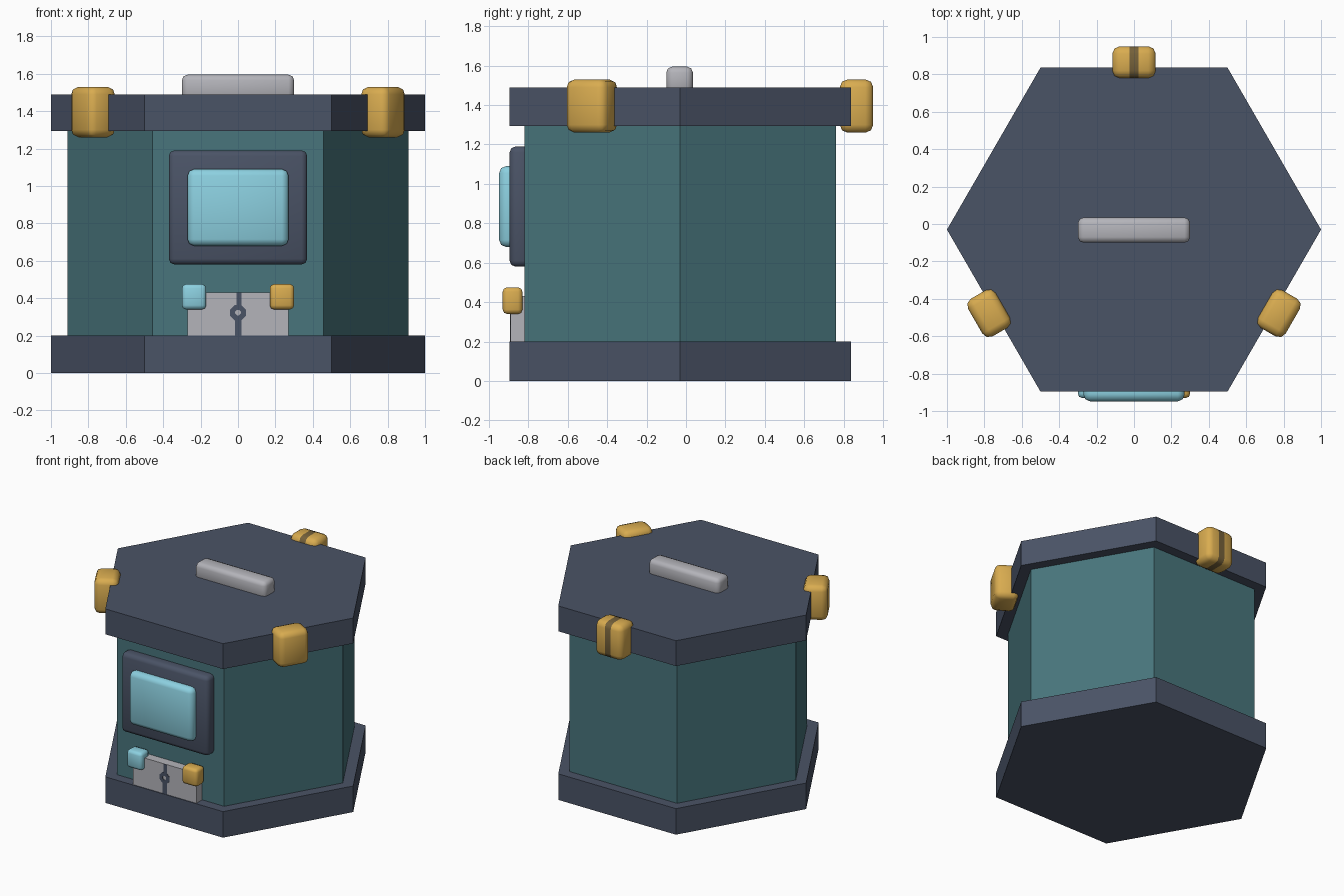
import bpy, bmesh, math
from mathutils import Matrix, Vector

if "Cube" in bpy.data.objects:
    bpy.data.objects.remove(bpy.data.objects["Cube"])

CY = -0.03  # hexagon centre in y


def material(name, hex_code):
    rgb = [int(hex_code[i:i + 2], 16) / 255 for i in (0, 2, 4)]
    lin = [c / 12.92 if c <= 0.04045 else ((c + 0.055) / 1.055) ** 2.4 for c in rgb]
    m = bpy.data.materials.new(name)
    m.diffuse_color = (*lin, 1)
    m.use_nodes = True
    m.node_tree.nodes["Principled BSDF"].inputs["Base Color"].default_value = m.diffuse_color
    return m


SLATE = material("slate", "4a5366")
TEAL = material("teal", "48757c")
CYAN = material("pale_cyan", "8cd0e0")
GOLD = material("gold", "d9ac50")
DARK_GOLD = material("dark_gold", "75613a")
GREY = material("light_grey", "b4b4ba")


def finish(name, bm, *mats, smooth=False):
    bmesh.ops.recalc_face_normals(bm, faces=bm.faces)
    for f in bm.faces:
        f.smooth = smooth
    me = bpy.data.meshes.new(name)
    bm.to_mesh(me)
    bm.free()
    for m in mats:
        me.materials.append(m)
    ob = bpy.data.objects.new(name, me)
    bpy.context.collection.objects.link(ob)
    return ob


def extrude(bm, points, offset):
    face = bm.faces.new([bm.verts.new(p) for p in points])
    new = bmesh.ops.extrude_face_region(bm, geom=[face])["geom"]
    bmesh.ops.translate(bm, vec=offset,
                        verts=[v for v in new if isinstance(v, bmesh.types.BMVert)])


def hex_prism(name, r, z0, z1, mat):
    bm = bmesh.new()
    pts = [(r * math.cos(k * math.pi / 3), CY + r * math.sin(k * math.pi / 3), z0)
           for k in range(6)]
    extrude(bm, pts, (0, 0, z1 - z0))
    return finish(name, bm, mat)


def box_mesh(x, y, z, bevel=0.0):
    bm = bmesh.new()
    lo, hi = Vector((x[0], y[0], z[0])), Vector((x[1], y[1], z[1]))
    bmesh.ops.create_cube(bm, size=1, matrix=Matrix.Translation((lo + hi) / 2)
                          @ Matrix.Diagonal((*(hi - lo), 1)))
    if bevel:
        bmesh.ops.bevel(bm, geom=bm.edges[:], offset=bevel, segments=2,
                        profile=0.5, affect='EDGES')
    return bm


def box(name, x, y, z, mat, bevel=0.0):
    return finish(name, box_mesh(x, y, z, bevel), mat, smooth=bevel > 0)


# Hexagonal shell
hex_prism("base", 1.0, 0.0, 0.20, SLATE)
hex_prism("body", 0.912, 0.20, 1.30, TEAL)
hex_prism("lid", 1.0, 1.295, 1.49, SLATE)

# Lid handle
box("handle", (-0.30, 0.30), (-0.10, 0.035), (1.46, 1.595), GREY, 0.03)

# Front screen and buttons
box("screen_frame", (-0.37, 0.37), (-0.895, -0.78), (0.58, 1.19), SLATE, 0.03)
box("screen", (-0.27, 0.27), (-0.948, -0.85), (0.68, 1.09), CYAN, 0.035)
box("left_button", (-0.30, -0.17), (-0.93, -0.83), (0.34, 0.475), CYAN, 0.022)
box("right_button", (0.17, 0.30), (-0.93, -0.83), (0.34, 0.475), GOLD, 0.022)

# Lower front plate with a thin dark keyhole ornament
box("front_plate", (-0.27, 0.27), (-0.89, -0.80), (0.20, 0.43), GREY)
for name, x, z in (("upper_slot", (-0.008, 0.02), (0.355, 0.43)),
                   ("lower_slot", (-0.015, 0.02), (0.20, 0.29))):
    box(name, x, (-0.893, -0.889), z, SLATE)
bm = bmesh.new()
N = 8
rings = [[bm.verts.new((r * math.cos((k + .5) * math.tau / N), -0.893,
                        0.323 + r * math.sin((k + .5) * math.tau / N)))
          for k in range(N)] for r in (0.045, 0.016)]
for k in range(N):
    j = (k + 1) % N
    bm.faces.new((rings[0][k], rings[0][j], rings[1][j], rings[1][k]))
ring = bmesh.ops.extrude_face_region(bm, geom=bm.faces[:])["geom"]
bmesh.ops.translate(bm, vec=(0, 0.004, 0),
                    verts=[v for v in ring if isinstance(v, bmesh.types.BMVert)])
finish("keyhole_ring", bm, SLATE)

# Three clasps around the lid; the back one carries a dark central stripe
for name, turn in (("back_clasp", 0), ("left_clasp", 120), ("right_clasp", -120)):
    bm = box_mesh((-0.116, 0.116), (0.81, 0.98), (1.26, 1.53), 0.04)
    if turn == 0:
        for x in (-0.025, 0.025):
            bmesh.ops.bisect_plane(bm, geom=bm.verts[:] + bm.edges[:] + bm.faces[:],
                                   plane_co=(x, 0, 0), plane_no=(1, 0, 0))
        for f in bm.faces:
            f.material_index = int(abs(f.calc_center_median().x) < 0.025)
    bm.transform(Matrix.Translation((0, CY, 0))
                 @ Matrix.Rotation(math.radians(turn), 4, 'Z'))
    finish(name, bm, GOLD, DARK_GOLD, smooth=True)
